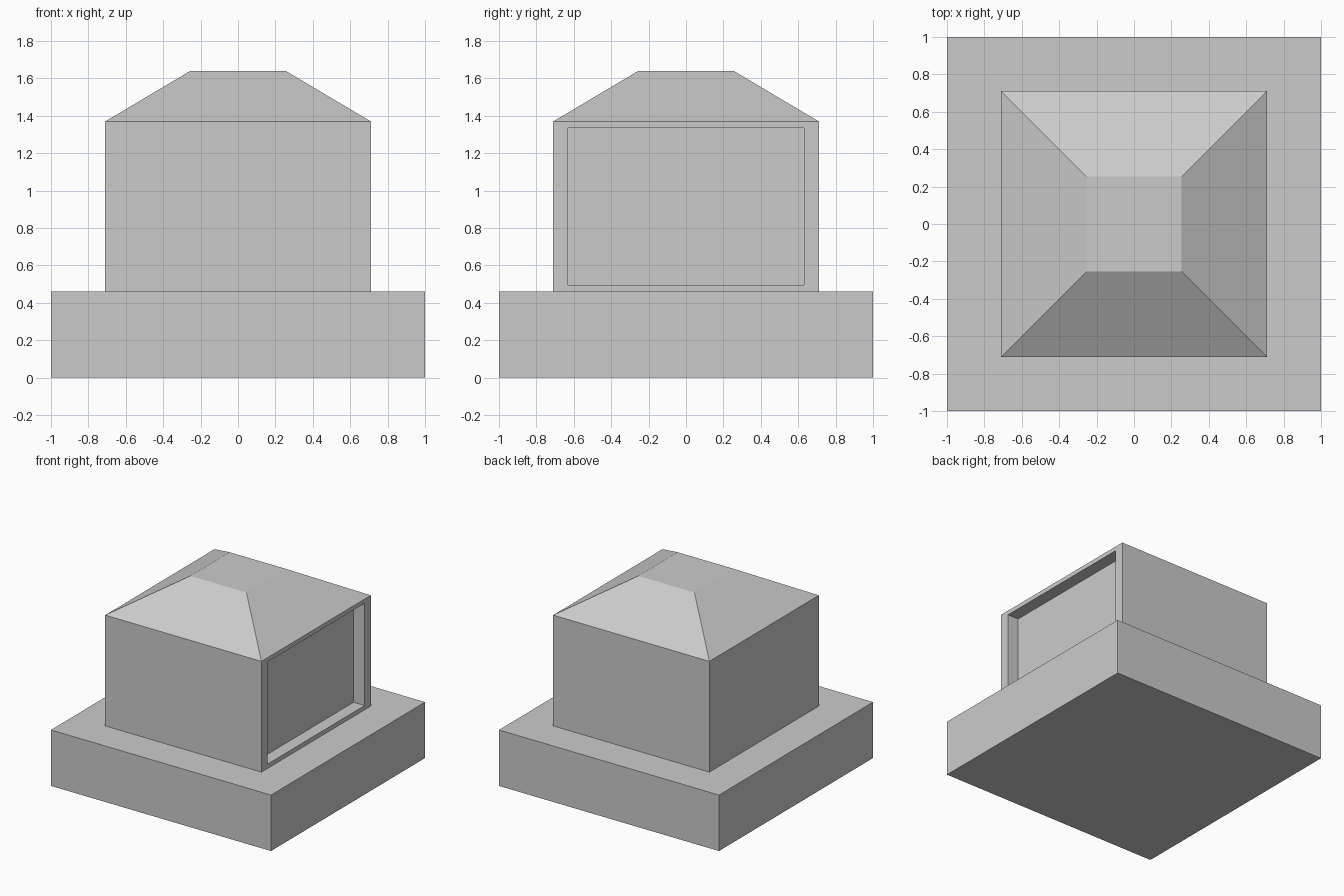
import bpy
import bmesh
from mathutils import Vector

cube = bpy.data.objects.get("Cube")
if cube:
    bpy.data.objects.remove(cube, do_unlink=True)

grey = bpy.data.materials.new("light_grey")
grey.use_nodes = True
COLOUR = (0.6, 0.6, 0.6, 1.0)
grey.diffuse_color = COLOUR
grey.node_tree.nodes["Principled BSDF"].inputs["Base Color"].default_value = COLOUR

BASE_TOP, WALL_TOP, ROOF_TOP = 0.46, 1.37, 1.64
WALL_HALF, ROOF_HALF = 0.71, 0.255


def square_block(bm, half, bottom, top, top_half=None):
    """Square block, tapered when top_half is given."""
    top_half = half if top_half is None else top_half
    for v in bmesh.ops.create_cube(bm, size=2)["verts"]:
        size = top_half if v.co.z > 0 else half
        v.co = (v.co.x * size, v.co.y * size, top if v.co.z > 0 else bottom)


def finish(bm, name):
    bmesh.ops.recalc_face_normals(bm, faces=bm.faces)
    mesh = bpy.data.meshes.new(name)
    bm.to_mesh(mesh)
    bm.free()
    mesh.materials.append(grey)
    obj = bpy.data.objects.new(name, mesh)
    bpy.context.collection.objects.link(obj)


# Wide plinth
bm = bmesh.new()
square_block(bm, 1.0, 0, BASE_TOP)
finish(bm, "plinth")

# Walls and hipped flat-topped roof share one closed shell
bm = bmesh.new()
square_block(bm, WALL_HALF, BASE_TOP, WALL_TOP)
bm.faces.ensure_lookup_table()
bm.normal_update()
lid = max(bm.faces, key=lambda f: f.normal.z)
roof = bmesh.ops.extrude_discrete_faces(bm, faces=[lid])["faces"][0]
for v in roof.verts:
    v.co = (v.co.x * ROOF_HALF / WALL_HALF, v.co.y * ROOF_HALF / WALL_HALF, ROOF_TOP)

# Recessed panel in the left (+x) wall
bm.normal_update()
panel = max(bm.faces, key=lambda f: f.normal.x)
bmesh.ops.inset_individual(bm, faces=[panel], thickness=0.05)
for v in panel.verts:
    v.co.y = 0.63 if v.co.y > 0 else -0.63
panel = bmesh.ops.extrude_discrete_faces(bm, faces=[panel])["faces"][0]
bmesh.ops.translate(bm, verts=list(panel.verts), vec=Vector((-0.1, 0, 0)))
finish(bm, "walls_and_roof")
